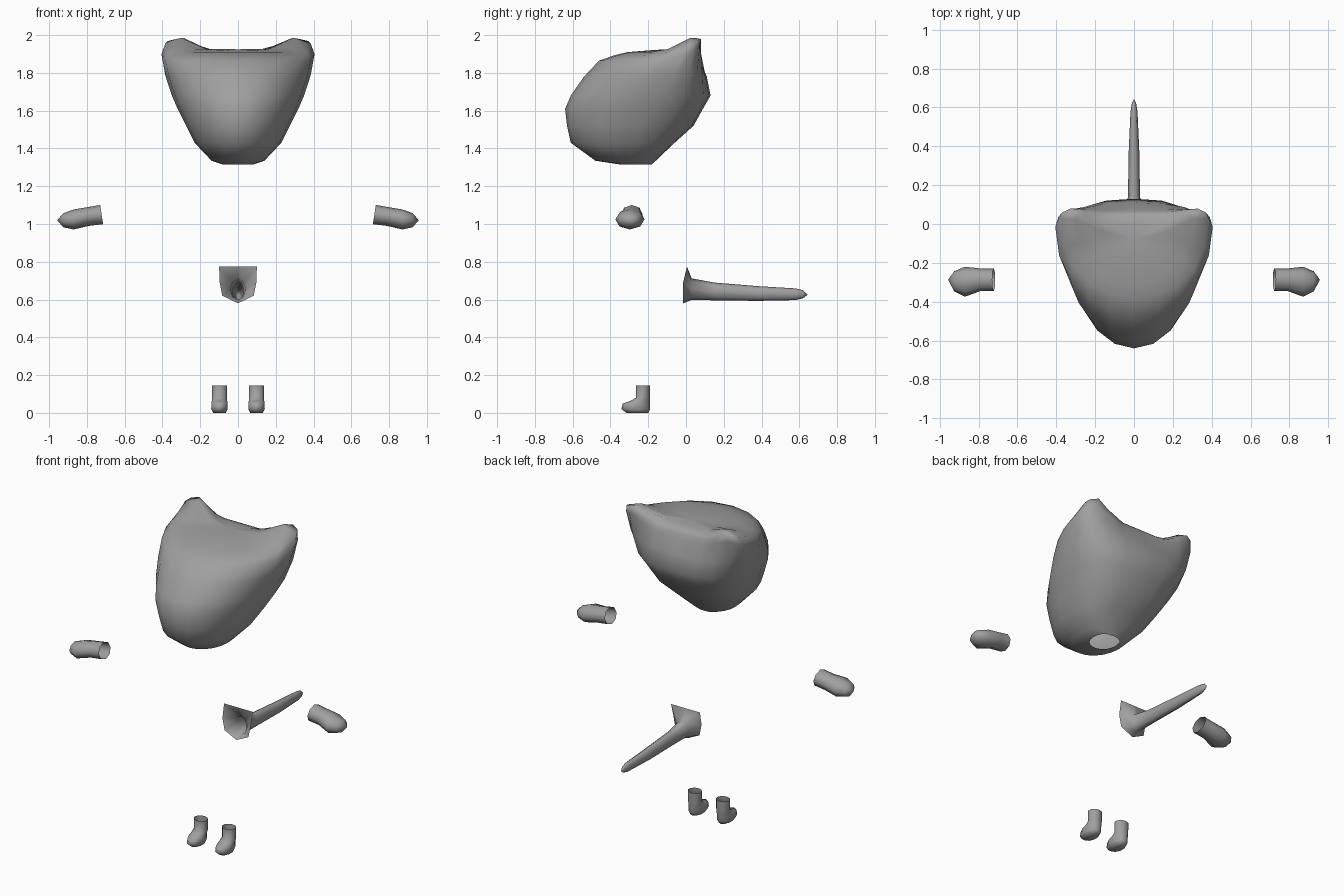
import bpy, bmesh, math

if "Cube" in bpy.data.objects:
    bpy.data.objects.remove(bpy.data.objects["Cube"])

grey = bpy.data.materials.new("plain_grey")
grey.diffuse_color = (0.35, 0.35, 0.35, 1)
grey.use_nodes = True
grey.node_tree.nodes["Principled BSDF"].inputs["Base Color"].default_value = grey.diffuse_color


def loft(name, rings, tip=None, close=False):
    """Skin a stack of equal-length rings; finish with a tip point or a flat cap."""
    bm = bmesh.new()
    rows = [[bm.verts.new(p) for p in ring] for ring in rings]
    n = len(rows[0])
    for a, b in zip(rows, rows[1:]):
        for i in range(n):
            j = (i + 1) % n
            bm.faces.new((a[i], a[j], b[j], b[i]))
    last = rows[-1]
    if tip:
        t = bm.verts.new(tip)
        for i in range(n):
            bm.faces.new((last[i], last[(i + 1) % n], t))
    if close:
        bm.faces.new(last)
    bmesh.ops.recalc_face_normals(bm, faces=bm.faces)
    mesh = bpy.data.meshes.new(name)
    bm.to_mesh(mesh)
    bm.free()
    mesh.materials.append(grey)
    mesh.polygons.foreach_set("use_smooth", [True] * len(mesh.polygons))
    obj = bpy.data.objects.new(name, mesh)
    bpy.context.collection.objects.link(obj)
    return obj


def angles(n):
    return [2 * math.pi * i / n for i in range(n)]


# Head: shield-shaped rings, with the two upper back corners pulled up into ears
def head_ring(z, front, back, width, wide_y):
    pts = []
    for a in angles(20):
        s, c = math.sin(a), math.cos(a)
        e = 1.0 if c > -1e-6 else 0.77
        x = width * math.copysign(abs(s) ** e, s)
        reach = (wide_y - front) if c > 0 else (back - wide_y)
        y = wide_y - reach * math.copysign(abs(c) ** e, c)
        ear = 0.0
        if z > 1.75:
            ear = math.exp(-((abs(x) - 0.33) / 0.1) ** 2 - ((y - 0.02) / 0.1) ** 2)
            ear *= min(1, (z - 1.75) / 0.14)
        pts.append((x, y + 0.04 * ear, z + 0.09 * ear))
    return pts


# height, front y, back y, half width, y of the widest point
head_levels = [
    (1.315, -0.35, -0.18, 0.08, -0.265),
    (1.335, -0.48, -0.16, 0.14, -0.30),
    (1.43, -0.61, -0.06, 0.23, -0.28),
    (1.52, -0.63, 0.04, 0.275, -0.22),
    (1.61, -0.64, 0.09, 0.32, -0.16),
    (1.68, -0.61, 0.13, 0.35, -0.12),
    (1.78, -0.54, 0.11, 0.385, -0.06),
    (1.865, -0.46, 0.075, 0.405, -0.03),
    (1.893, -0.38, 0.062, 0.385, 0.0),
    (1.91, -0.31, 0.05, 0.30, -0.01),
    (1.922, -0.16, 0.0, 0.17, -0.04),
]
loft("head", [head_ring(*lv) for lv in head_levels], tip=(0, -0.08, 1.925))

# Hands: open wrist, wider palm, blunt tip (x, centre z, half height, centre y, half depth)
hand_levels = [
    (0.722, 1.05, 0.051, -0.287, 0.058),
    (0.79, 1.04, 0.050, -0.287, 0.058),
    (0.87, 1.024, 0.053, -0.297, 0.077),
    (0.925, 1.02, 0.037, -0.295, 0.052),
]
# Feet: open ankle down to a flat sole with a toe (z, front y, back y, half width)
foot_levels = [
    (0.145, -0.265, -0.19, 0.043),
    (0.08, -0.265, -0.19, 0.042),
    (0.063, -0.295, -0.19, 0.043),
    (0.05, -0.335, -0.19, 0.045),
    (0.02, -0.342, -0.19, 0.046),
    (0.0, -0.315, -0.20, 0.035),
]
for side, label in ((-1, "left"), (1, "right")):
    rings = []
    for x, zc, rz, yc, ry in hand_levels:
        rings.append([(side * (x + 0.15 * rz * math.cos(a) * (x < 0.75)),
                       yc + ry * math.sin(a), zc + rz * math.cos(a))
                      for a in angles(8)])
    loft(label + "_hand", rings, tip=(side * 0.957, -0.287, 1.02))

    rings = []
    for z, front, back, w in foot_levels:
        mid, r = (front + back) / 2, (back - front) / 2
        rings.append([(side * 0.098 + w * math.sin(a), mid + r * math.cos(a), z)
                      for a in angles(10)])
    loft(label + "_foot", rings, close=True)

# Tail: open shield-shaped flange narrowing into a long rod
flange = [(0, 0.775), (0.1, 0.775), (0.097, 0.69), (0.083, 0.62),
          (0, 0.58), (-0.083, 0.62), (-0.097, 0.69), (-0.1, 0.775)]
rings = [[(x, -0.015 + 0.02 * (z > 0.7), z) for x, z in flange]]
# y, centre z, half width, half height
for y, zc, rx, rz in [(0.03, 0.655, 0.04, 0.057), (0.15, 0.643, 0.031, 0.047),
                      (0.38, 0.632, 0.027, 0.039), (0.58, 0.628, 0.018, 0.031),
                      (0.62, 0.628, 0.011, 0.021)]:
    rings.append([(rx * math.sin(a), y, zc + rz * math.cos(a)) for a in angles(8)])
loft("tail", rings, tip=(0, 0.643, 0.625))
